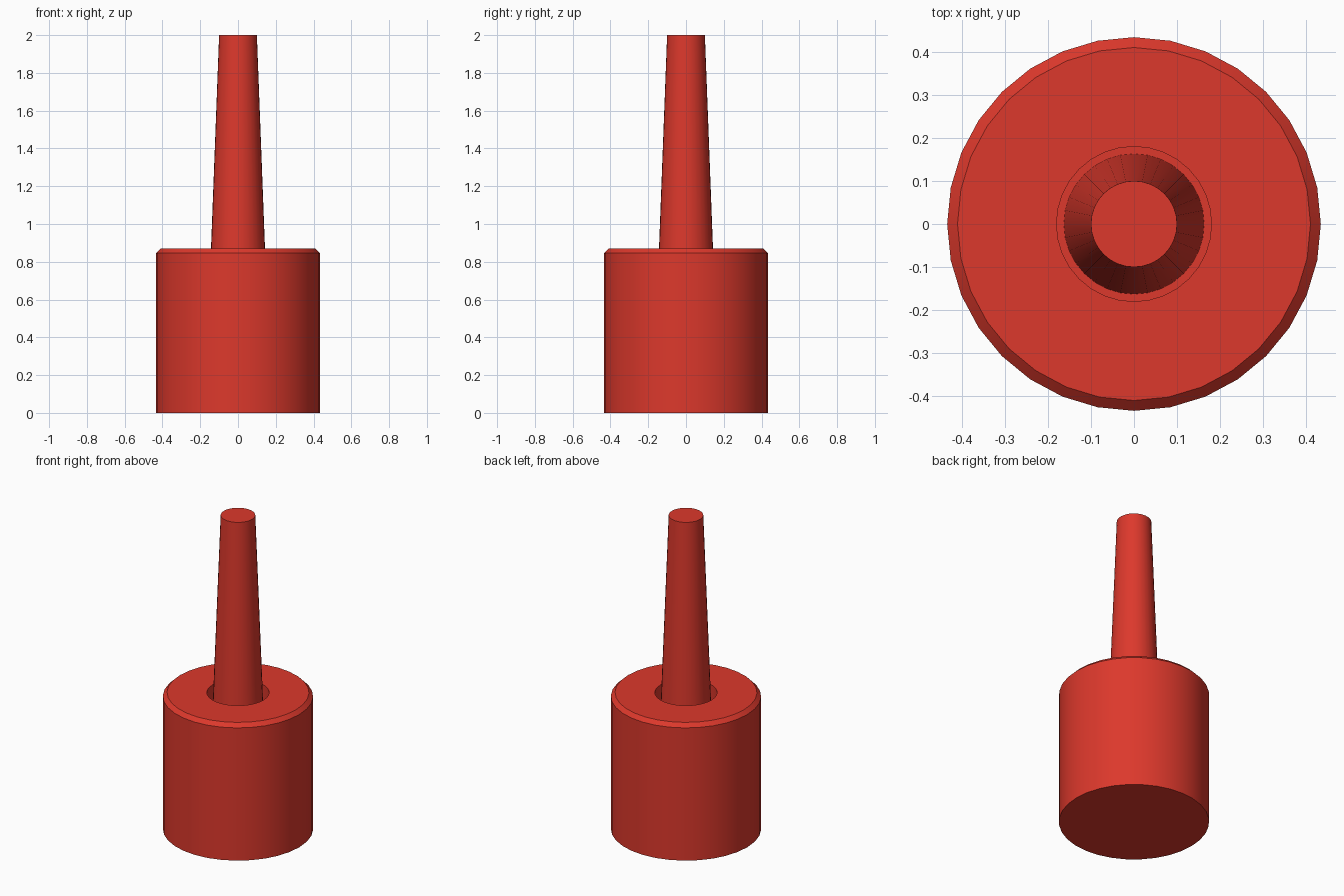
import bpy, bmesh, math

if "Cube" in bpy.data.objects:
    bpy.data.objects.remove(bpy.data.objects["Cube"])


def lathe(name, profile, mat, sides=32):
    """Revolve (radius, z) points around z; close both ends with flat caps."""
    bm = bmesh.new()
    rings = []
    for r, z in profile:
        rings.append([bm.verts.new((r * math.cos(2 * math.pi * i / sides),
                                    r * math.sin(2 * math.pi * i / sides), z))
                      for i in range(sides)])
    for a, b in zip(rings, rings[1:]):
        for i in range(sides):
            j = (i + 1) % sides
            bm.faces.new((a[i], a[j], b[j], b[i]))
    bm.faces.new(rings[0][::-1])
    bm.faces.new(rings[-1])
    bmesh.ops.recalc_face_normals(bm, faces=bm.faces[:])
    mesh = bpy.data.meshes.new(name)
    bm.to_mesh(mesh)
    bm.free()
    mesh.materials.append(mat)
    obj = bpy.data.objects.new(name, mesh)
    bpy.context.collection.objects.link(obj)
    bpy.ops.object.select_all(action='DESELECT')
    obj.select_set(True)
    bpy.context.view_layer.objects.active = obj
    bpy.ops.object.shade_smooth_by_angle(angle=math.radians(30))
    return obj


red = bpy.data.materials.new("red")
red.diffuse_color = (0.72, 0.04, 0.025, 1)
red.use_nodes = True
red.node_tree.nodes["Principled BSDF"].inputs["Base Color"].default_value = red.diffuse_color

FLOOR = 0.34  # bottom of the socket

# Base: bevelled cylinder with a round socket in its top
lathe("base", [(0.434, 0), (0.434, 0.846), (0.41, 0.87),
               (0.18, 0.87), (0.18, FLOOR)], red)

# Tapered rod standing in the socket
lathe("tapered_rod", [(0.163, FLOOR), (0.1, 2.0)], red)
